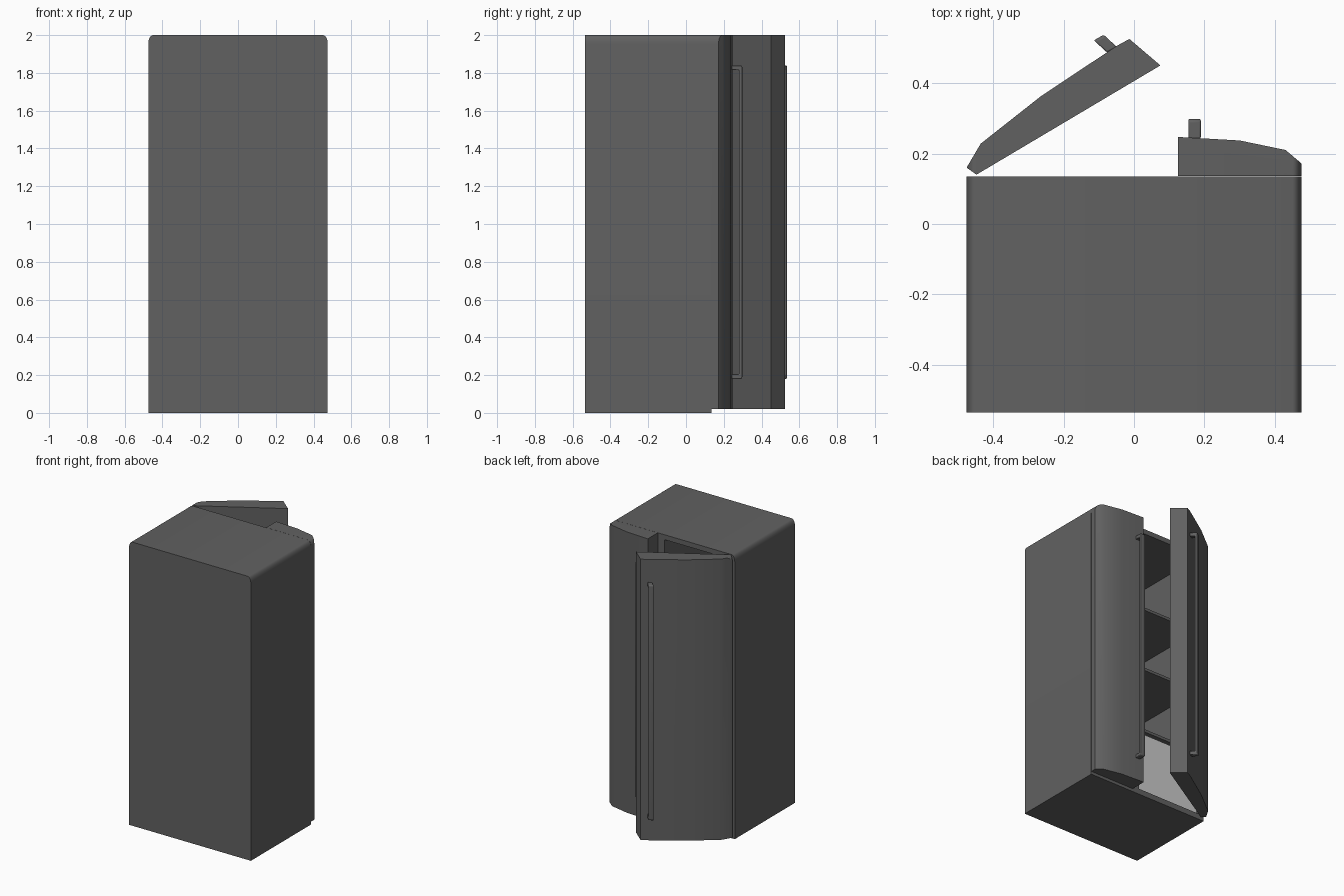
import bpy, bmesh, math
from mathutils import Vector

if "Cube" in bpy.data.objects:
    bpy.data.objects.remove(bpy.data.objects["Cube"])

dark = bpy.data.materials.new("dark_steel")
dark.diffuse_color = (0.12, 0.12, 0.12, 1)
dark.use_nodes = True
dark.node_tree.nodes["Principled BSDF"].inputs["Base Color"].default_value = dark.diffuse_color


def prism(name, pts, vec, mat=dark):
    """Extrude a planar outline along a vector."""
    bm = bmesh.new()
    face = bm.faces.new([bm.verts.new(p) for p in pts])
    ext = bmesh.ops.extrude_face_region(bm, geom=[face])
    verts = [g for g in ext["geom"] if isinstance(g, bmesh.types.BMVert)]
    bmesh.ops.translate(bm, verts=verts, vec=vec)
    bmesh.ops.recalc_face_normals(bm, faces=bm.faces)
    me = bpy.data.meshes.new(name)
    bm.to_mesh(me)
    bm.free()
    ob = bpy.data.objects.new(name, me)
    bpy.context.collection.objects.link(ob)
    if mat:
        me.materials.append(mat)
    return ob


def box(name, x0, x1, y0, y1, z0, z1, mat=dark):
    pts = [(x0, y0, z0), (x1, y0, z0), (x1, y1, z0), (x0, y1, z0)]
    return prism(name, pts, (0, 0, z1 - z0), mat)


def activate(ob):
    bpy.ops.object.select_all(action='DESELECT')
    ob.select_set(True)
    bpy.context.view_layer.objects.active = ob


def boolean(ob, cutter, op):
    activate(ob)
    mod = ob.modifiers.new("cut", 'BOOLEAN')
    mod.operation, mod.solver, mod.object = op, 'EXACT', cutter
    bpy.ops.object.modifier_apply(modifier=mod.name)
    bpy.data.objects.remove(cutter)


def smooth(ob, deg):
    activate(ob)
    bpy.ops.object.shade_smooth_by_angle(angle=math.radians(deg))


def shell_outline(y):
    """Cabinet front outline: square bottom, rounded top corners."""
    arc = [(0.45 + 0.025 * math.cos(a), y, 1.955 + 0.045 * math.sin(a))
           for a in [math.radians(15 * i) for i in range(7)]]
    return ([(-0.475, y, 0), (0.475, y, 0)] + arc
            + [(-x, yy, z) for x, yy, z in reversed(arc)])


# cabinet with two compartments open at the door side
cabinet = prism("cabinet", shell_outline(-0.535), (0, 0.67, 0))
compartments = [("fridge", -0.44, 0.073), ("freezer", 0.14, 0.44)]
for side, x0, x1 in compartments:
    boolean(cabinet, box("cutter", x0, x1, -0.49, 0.3, 0.04, 1.965),
            'DIFFERENCE')
smooth(cabinet, 40)

# shelves and bottom drawers
for side, x0, x1 in compartments:
    for i, z in enumerate((0.52, 0.98, 1.43)):
        box(f"{side}_shelf_{i + 1}", x0, x1, -0.49, 0.10, z - 0.01, z + 0.01)
    box(f"{side}_drawer", x0 + 0.005, x1 - 0.005, -0.47, 0.11, 0.045, 0.48, None)

# doors: the narrow one closed, the wide one swung open
outlines = {
    "freezer_door": [(0.125, 0.136), (0.475, 0.136), (0.475, 0.172),
                     (0.43, 0.21), (0.30, 0.237), (0.125, 0.247)],
    "fridge_door": [(-0.447, 0.14), (0.075, 0.45), (-0.013, 0.525),
                    (-0.05, 0.505), (-0.265, 0.362), (-0.435, 0.228),
                    (-0.475, 0.16)],
}
for name, pts in outlines.items():
    door = prism(name, [(x, y, 0.02) for x, y in pts], (0, 0, 1.98))
    # hinge-side top corner follows the cabinet outline
    boolean(door, prism("clip", shell_outline(-1), (0, 2, 0)), 'INTERSECT')
    smooth(door, 40)


def handle(name, base, out, across, width):
    """C-shaped pull bar: depth/height profile extruded across its width."""
    prof = [(-0.01, 0.18), (0.9, 0.18), (1, 0.187), (1, 1.833), (0.9, 1.84),
            (-0.01, 1.84), (-0.01, 1.815), (0.68, 1.815), (0.68, 0.205),
            (-0.01, 0.205)]
    base, out = Vector((*base, 0)), Vector((*out, 0))
    side = Vector((*across, 0)).normalized() * width
    pts = [base - side / 2 + out * d + Vector((0, 0, z)) for d, z in prof]
    ob = prism(name, pts, side)
    mod = ob.modifiers.new("round", 'BEVEL')
    mod.width, mod.segments = 0.004, 2
    smooth(ob, 40)


# door handles
handle("freezer_handle", (0.172, 0.243), (0, 0.055), (1, 0), 0.035)
handle("fridge_handle", (-0.063, 0.495), (-0.037, 0.034), (0.87, 0.5), 0.032)
